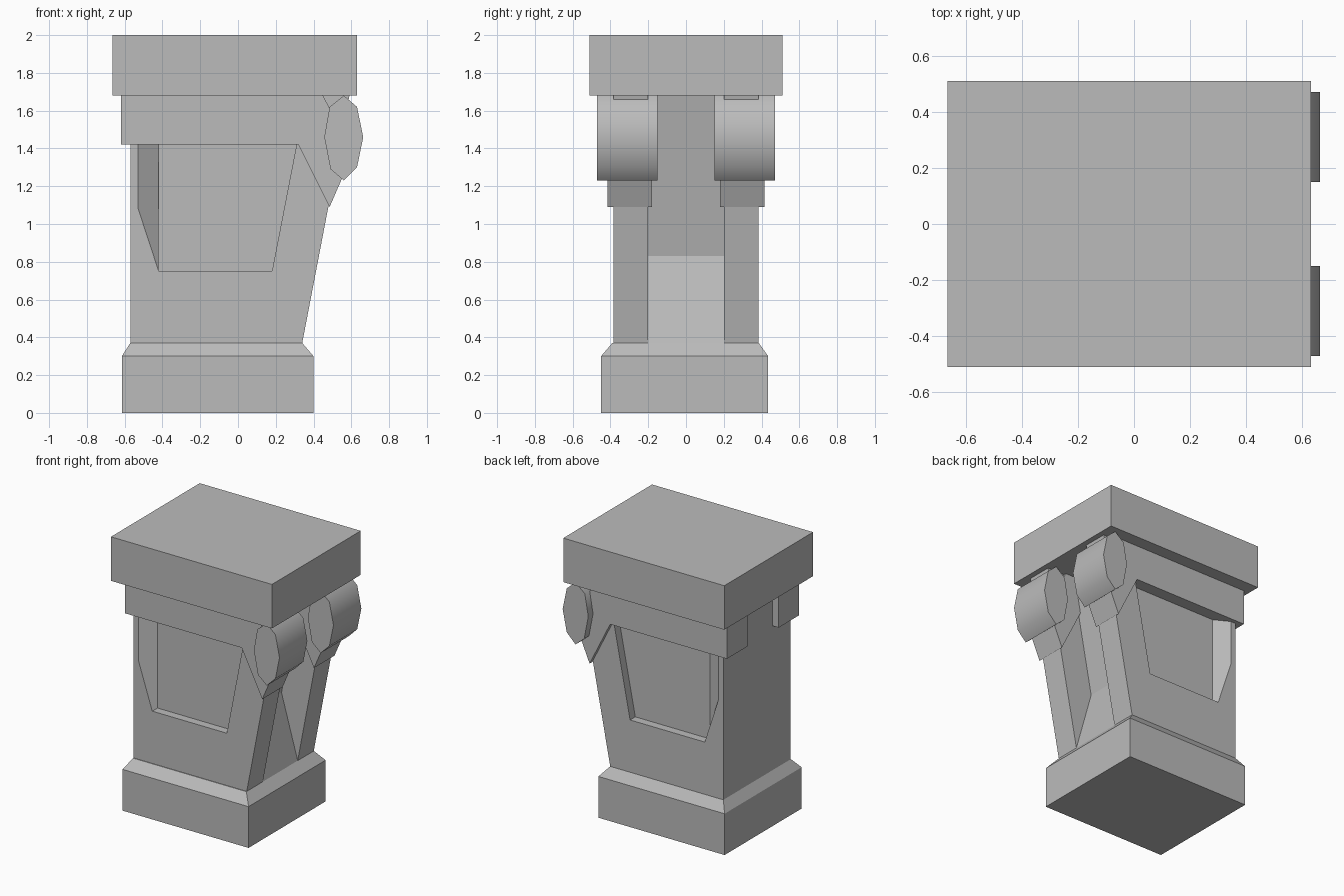
import bpy, bmesh, math

old = bpy.data.objects.get("Cube")
if old:
    bpy.data.objects.remove(old, do_unlink=True)

stone = bpy.data.materials.new("grey_stone")
stone.use_nodes = True
stone.diffuse_color = (0.5, 0.5, 0.5, 1)
stone.node_tree.nodes["Principled BSDF"].inputs["Base Color"].default_value = (0.5, 0.5, 0.5, 1)


def loft(name, ring_a, ring_b, smooth=None):
    """Closed solid between two rings with the same number of corners."""
    bm = bmesh.new()
    a = [bm.verts.new(p) for p in ring_a]
    b = [bm.verts.new(p) for p in ring_b]
    bm.faces.new(a)
    bm.faces.new(b[::-1])
    for i in range(len(a)):
        j = (i + 1) % len(a)
        bm.faces.new((a[j], a[i], b[i], b[j]))
    bmesh.ops.recalc_face_normals(bm, faces=bm.faces)
    mesh = bpy.data.meshes.new(name)
    bm.to_mesh(mesh)
    bm.free()
    mesh.materials.append(stone)
    obj = bpy.data.objects.new(name, mesh)
    bpy.context.collection.objects.link(obj)
    if smooth:
        bpy.ops.object.select_all(action='DESELECT')
        obj.select_set(True)
        bpy.context.view_layer.objects.active = obj
        bpy.ops.object.shade_smooth_by_angle(angle=math.radians(smooth))
    return obj


def prism(name, profile, y0, y1, smooth=None):
    """Side profile (x, z) extruded along y."""
    return loft(name, [(x, y0, z) for x, z in profile],
                [(x, y1, z) for x, z in profile], smooth)


def rect(x0, x1, y0, y1, z):
    return [(x0, y0, z), (x1, y0, z), (x1, y1, z), (x0, y1, z)]


# Top slab and plinth with its chamfered shoulder
loft("top_slab", rect(-0.665, 0.63, -0.51, 0.51, 1.68), rect(-0.665, 0.63, -0.51, 0.51, 2))
loft("plinth", rect(-0.615, 0.4, -0.45, 0.435, 0), rect(-0.615, 0.4, -0.45, 0.435, 0.3))
loft("plinth_shoulder", rect(-0.615, 0.4, -0.45, 0.435, 0.3),
     rect(-0.57, 0.34, -0.39, 0.385, 0.37))

# Centre core with the sunken channel on its +x face
prism("core", [(-0.57, 0.35), (0.34, 0.35), (0.34, 0.37), (0.21, 0.83),
               (0.37, 1.68), (-0.57, 1.68)], -0.21, 0.21)

body = [(-0.57, 0.35), (0.336, 0.35), (0.34, 0.37), (0.48, 1.1), (0.59, 1.68), (-0.57, 1.68)]
band = [(-0.62, 1.42), (0.32, 1.42), (0.485, 1.09), (0.55, 1.24),
        (0.57, 1.45), (0.45, 1.68), (-0.62, 1.68)]
scroll = [(0.56, 1.68), (0.63, 1.62), (0.663, 1.46), (0.63, 1.3),
          (0.56, 1.23), (0.49, 1.29), (0.457, 1.46), (0.485, 1.62)]
panel_floor = [(-0.42, 0.75), (0.18, 0.75), (0.31, 1.42), (-0.42, 1.42)]
panel_mouth = [(-0.42, 0.75), (0.18, 0.75), (0.31, 1.42), (-0.64, 1.42)]

for side, s in (("front", -1), ("back", 1)):
    # Side wall ending in a sloped leg, with a sunken panel
    wall = prism(side + "_side_wall", body, s * 0.2, s * 0.385)
    cutter = loft(side + "_panel_cutter", [(x, s * 0.325, z) for x, z in panel_floor],
                  [(x, s * 0.445, z) for x, z in panel_mouth])
    cutter.hide_render = True
    cutter.hide_viewport = True
    cutter.display_type = 'WIRE'
    cut = wall.modifiers.new("panel", 'BOOLEAN')
    cut.operation = 'DIFFERENCE'
    cut.solver = 'EXACT'
    cut.object = cutter
    # Band with its pointed bracket, and the faceted scroll
    prism(side + "_band", band, s * 0.18, s * 0.415)
    prism(side + "_scroll", scroll, s * 0.15, s * 0.47, 50)
